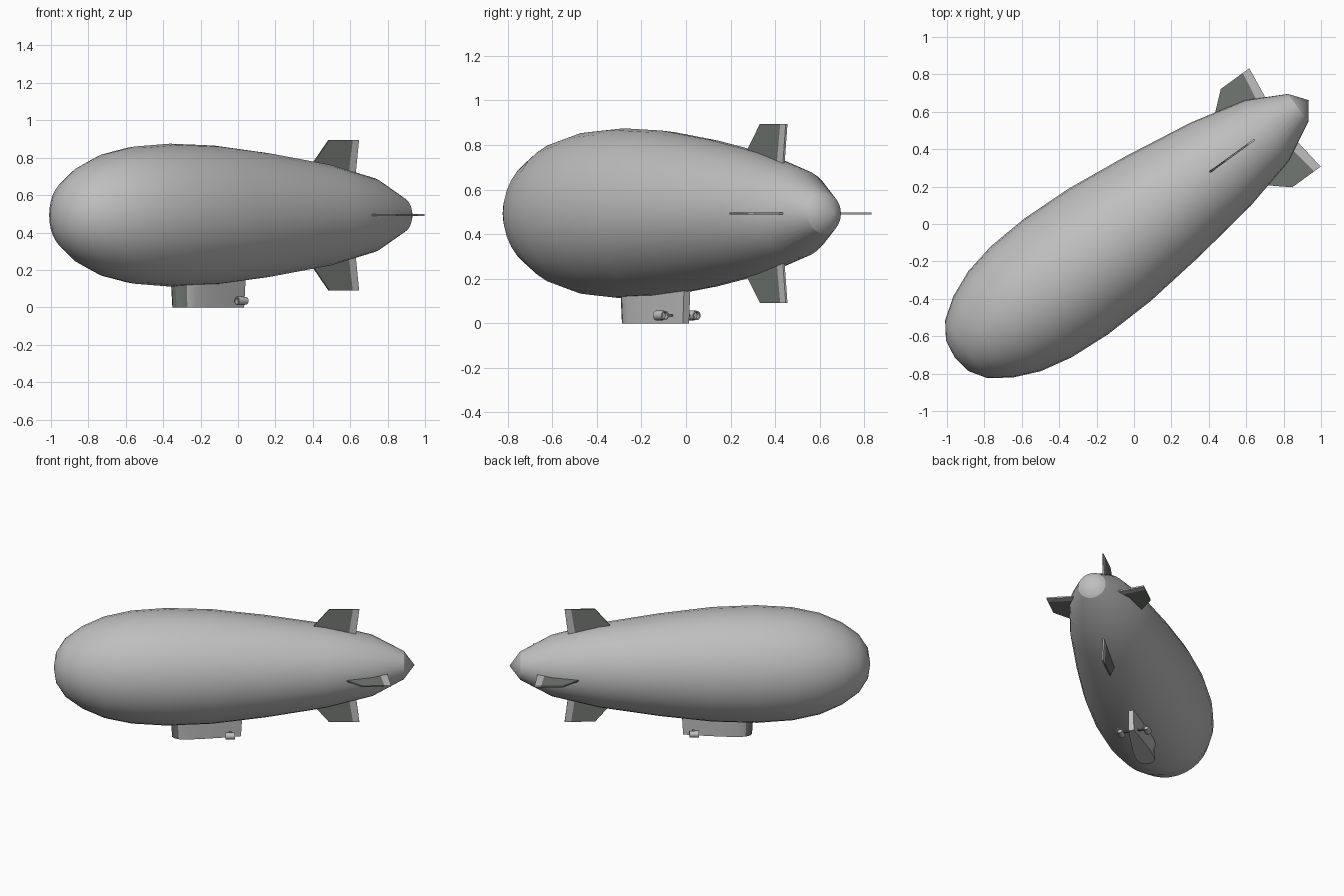
import bpy, bmesh, math
from mathutils import Matrix, Vector

if "Cube" in bpy.data.objects:
    bpy.data.objects.remove(bpy.data.objects["Cube"])

# Local frame: x runs nose to tail, then everything is yawed into place
PLACE = Matrix.Translation((0.008, -0.011, 0.493)) @ Matrix.Rotation(math.radians(36), 4, 'Z')


def material(name, rgb):
    m = bpy.data.materials.new(name)
    m.diffuse_color = (*rgb, 1)
    m.use_nodes = True
    m.node_tree.nodes["Principled BSDF"].inputs["Base Color"].default_value = m.diffuse_color
    return m


GREY = material("hull grey", (0.52, 0.52, 0.52))
DARK = material("fin dark grey", (0.17, 0.185, 0.17))


def finish(bm, name, mats, angle=30):
    bmesh.ops.remove_doubles(bm, verts=bm.verts, dist=1e-5)
    bmesh.ops.recalc_face_normals(bm, faces=bm.faces)
    bm.transform(PLACE)
    me = bpy.data.meshes.new(name)
    bm.to_mesh(me)
    bm.free()
    for m in mats:
        me.materials.append(m)
    for p in me.polygons:
        p.use_smooth = True
    me.set_sharp_from_angle(angle=math.radians(angle))
    ob = bpy.data.objects.new(name, me)
    bpy.context.collection.objects.link(ob)
    return ob


def lathe(name, profile, mat, segs, offset=(0, 0, 0), angle=30):
    """Spin (x, radius) points about the local x axis."""
    bm = bmesh.new()
    vs = [bm.verts.new((x, 0, r)) for x, r in profile]
    es = [bm.edges.new(p) for p in zip(vs, vs[1:])]
    bmesh.ops.spin(bm, geom=vs + es, cent=(0, 0, 0), axis=(1, 0, 0),
                   angle=2 * math.pi, steps=segs)
    bmesh.ops.remove_doubles(bm, verts=bm.verts, dist=1e-5)
    bmesh.ops.translate(bm, verts=bm.verts, vec=offset)
    return finish(bm, name, [mat], angle)


def loft(name, bottom, top, mats, rule=None):
    """Closed solid between two matching outlines."""
    bm = bmesh.new()
    a = [bm.verts.new(p) for p in bottom]
    b = [bm.verts.new(p) for p in top]
    n = len(a)
    bm.faces.new(a)
    bm.faces.new(b)
    for i in range(n):
        j = (i + 1) % n
        bm.faces.new((a[i], a[j], b[j], b[i]))
    bmesh.ops.recalc_face_normals(bm, faces=bm.faces)
    if rule:
        for f in bm.faces:
            f.material_index = rule(f)
    return finish(bm, name, mats)


# Envelope and pointed tail cap
lathe("envelope", [(-1.195, 0), (-1.18, 0.10), (-1.12, 0.19), (-1.01, 0.268),
                   (-0.866, 0.33), (-0.69, 0.367), (-0.46, 0.382), (-0.17, 0.372),
                   (0.175, 0.333), (0.565, 0.274), (0.87, 0.20), (1.075, 0.092)],
      GREY, 32, angle=40)
lathe("tail_cone", [(1.075, 0.092), (1.145, 0)], GREY, 32)


# Fins: dark plate plus a lighter hinged strip; outline is (x, radius)
def fin(name, turn, outline, mat, thick):
    rot = Matrix.Rotation(turn, 3, 'X')
    sides = [[rot @ Vector((x, s * thick / 2, r)) for x, r in outline] for s in (-1, 1)]
    loft(name, sides[0], sides[1], [mat])


VERTICAL = [(0.42, 0.2), (0.59, 0.402), (0.745, 0.402), (0.715, 0.2)]
V_STRIP = [(0.715, 0.2), (0.745, 0.402), (0.787, 0.402), (0.762, 0.2)]
LEVEL = [(0.56, 0.12), (0.80, 0.325), (0.945, 0.325), (0.91, 0.10)]
L_STRIP = [(0.91, 0.10), (0.945, 0.325), (0.988, 0.325), (0.96, 0.10)]
for side, turn, plate, strip in (("top", 0, VERTICAL, V_STRIP),
                                 ("bottom", math.pi, VERTICAL, V_STRIP),
                                 ("left", -math.pi / 2, LEVEL, L_STRIP),
                                 ("right", math.pi / 2, LEVEL, L_STRIP)):
    fin(side + "_fin", turn, plate, DARK, 0.010)
    fin(side + "_fin_flap", turn, strip, GREY, 0.010)

# Gondola: teardrop plan, rounded front, narrow stern
half = [(-0.44, 0.018), (-0.425, 0.044), (-0.395, 0.06), (-0.34, 0.066),
        (-0.24, 0.058), (-0.10, 0.04), (0.03, 0.018)]
plan = half + [(x, -y) for x, y in reversed(half)]
base = [(-0.2 + (x + 0.2) * 0.95, y * 0.94, -0.493) for x, y in plan]
roof = [(x, y, -0.30) for x, y in plan]
loft("gondola", base, roof, [GREY, DARK],
     lambda f: 1 if f.normal.x < -0.4 else 0)  # dark windscreen at the front

# Ducted engines on short struts
for side, s in (("left", 1), ("right", -1)):
    lathe(side + "_engine", [(-0.012, 0), (-0.012, 0.017), (-0.032, 0.017), (-0.032, 0.023),
                             (0.03, 0.021), (0.03, 0.015), (0.012, 0.015), (0.012, 0)],
          GREY, 16, offset=(-0.05, s * 0.088, -0.458))
    ring = [(-0.058, -0.462), (-0.042, -0.462), (-0.042, -0.454), (-0.058, -0.454)]
    loft(side + "_engine_strut", [(x, s * 0.02, z) for x, z in ring],
         [(x, s * 0.07, z) for x, z in ring], [DARK])
